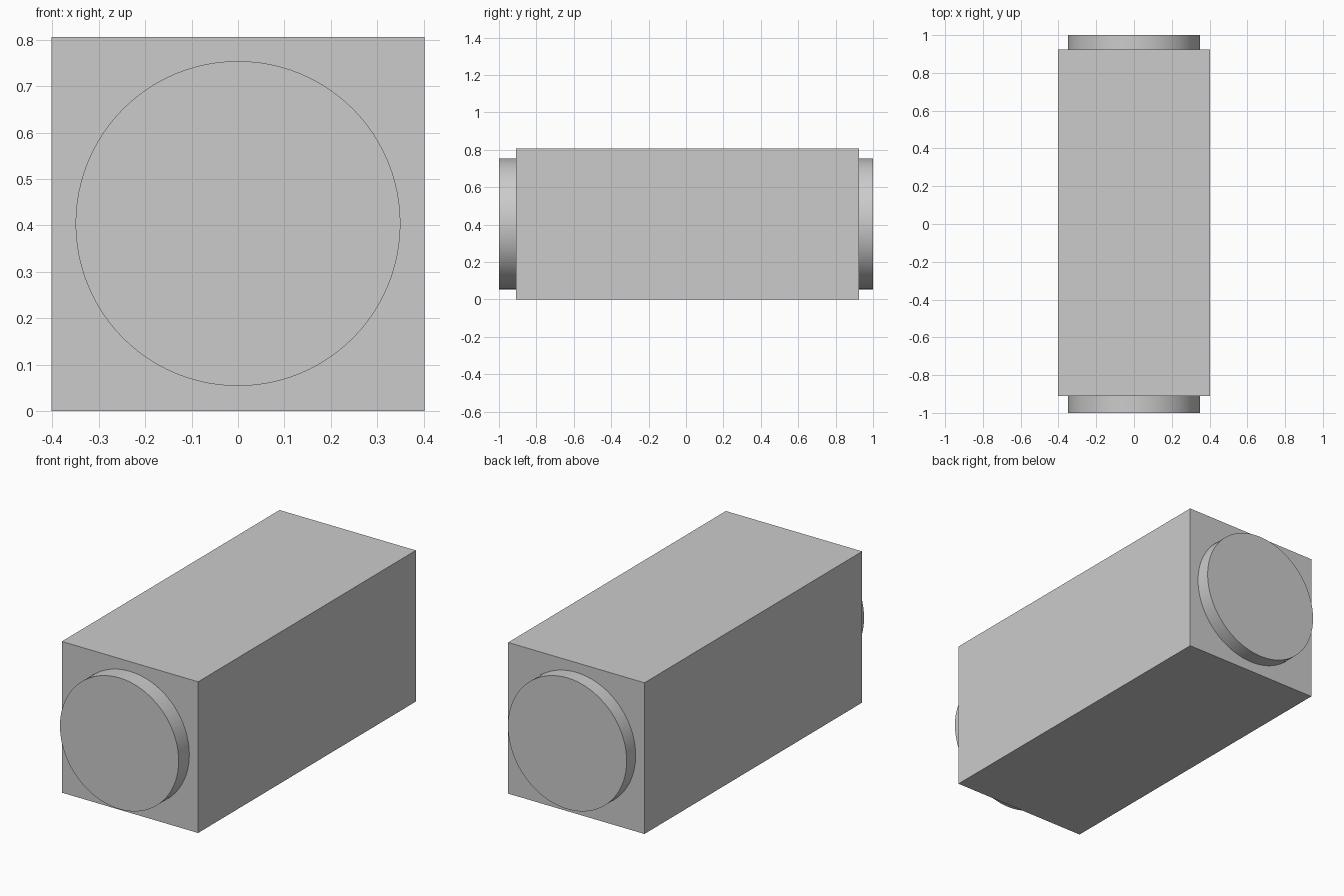
import bpy
from math import radians

if "Cube" in bpy.data.objects:
    bpy.data.objects.remove(bpy.data.objects["Cube"])

WIDTH, HEIGHT = 0.804, 0.806
FRONT, BACK = -0.91, 0.924
RADIUS = 0.35

# Long square body
bpy.ops.mesh.primitive_cube_add(size=1, location=(0, (FRONT + BACK) / 2, HEIGHT / 2))
body = bpy.context.object
body.name = "body"
body.scale = (WIDTH, BACK - FRONT, HEIGHT)
bpy.ops.object.transform_apply(location=False, rotation=False, scale=True)


def end_disc(name, y0, y1):
    """Round disc lying along y between y0 and y1."""
    bpy.ops.mesh.primitive_cylinder_add(
        vertices=96, radius=RADIUS, depth=y1 - y0,
        location=(0, (y0 + y1) / 2, HEIGHT / 2 + 0.001),
        rotation=(radians(90), 0, 0))
    bpy.context.object.name = name
    bpy.ops.object.shade_smooth_by_angle(angle=radians(30))


# Shallow round discs on both ends, seated against the body
end_disc("front_disc", -1.0, FRONT)
end_disc("back_disc", BACK, 1.0)
